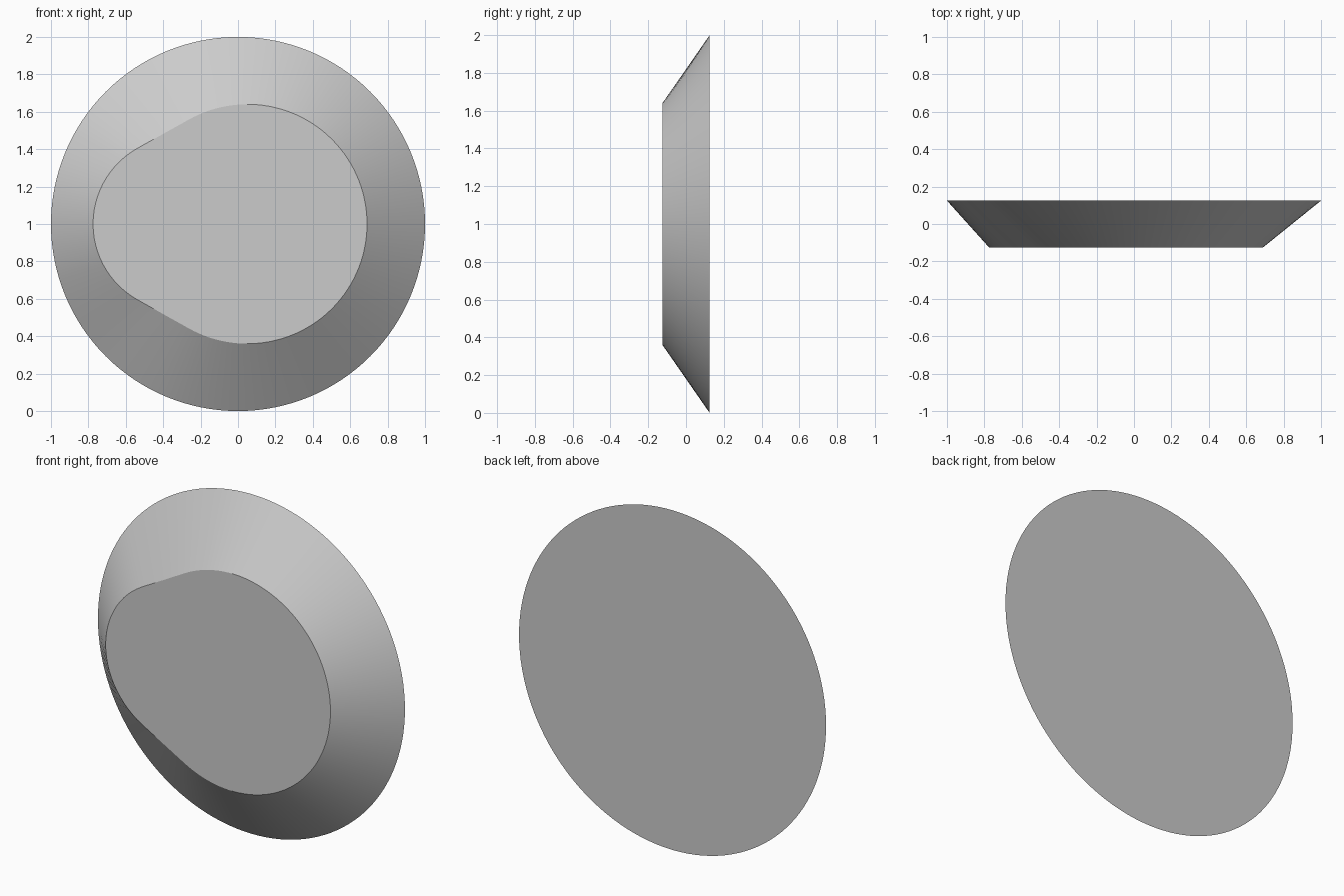
import bpy, bmesh, math
from mathutils import Vector

if "Cube" in bpy.data.objects:
    bpy.data.objects.remove(bpy.data.objects["Cube"])

SEGMENTS = 128
FRONT_Y, BACK_Y = -0.125, 0.125
# Rounded front outline: the hull of two circles (centre x, radius)
CIRCLES = ((-0.311, 0.464), (0.05, 0.64))


def circle_reach(cx, r, a):
    """Distance from the axis to a circle along angle a."""
    c = cx * math.cos(a)
    return c + math.sqrt(c * c - cx * cx + r * r)


def outline_reach(a):
    """Distance from the axis to the front outline along angle a."""
    (x0, r0), (x1, r1) = CIRCLES
    reach = max(circle_reach(x, r, a) for x, r in CIRCLES)
    # Straight sides touching both circles
    sin_t = (r1 - r0) / (x1 - x0)
    normal = Vector((-sin_t, math.sqrt(1 - sin_t ** 2)))
    start = Vector((x0, 0)) + normal * r0
    end = Vector((x1, 0)) + normal * r1
    d = Vector((math.cos(a), abs(math.sin(a))))
    facing = d.dot(normal)
    if facing > 0.01:
        dist = start.dot(normal) / facing
        if start.x <= d.x * dist <= end.x:
            reach = max(reach, dist)
    return reach


# Bevelled disc: round back, rounded front outline, sloping rim
bm = bmesh.new()
front, back = [], []
for i in range(SEGMENTS):
    a = 2 * math.pi * i / SEGMENTS
    r = outline_reach(a)
    front.append(bm.verts.new((r * math.cos(a), FRONT_Y, 1 + r * math.sin(a))))
    back.append(bm.verts.new((math.cos(a), BACK_Y, 1 + math.sin(a))))
bm.faces.new(front)
bm.faces.new(back[::-1])
for i in range(SEGMENTS):
    j = (i + 1) % SEGMENTS
    bm.faces.new((front[j], front[i], back[i], back[j]))
bmesh.ops.recalc_face_normals(bm, faces=bm.faces[:])

mesh = bpy.data.meshes.new("bevelled_disc")
bm.to_mesh(mesh)
bm.free()
disc = bpy.data.objects.new("bevelled_disc", mesh)
bpy.context.collection.objects.link(disc)

grey = bpy.data.materials.new("light grey")
grey.diffuse_color = (0.6, 0.6, 0.6, 1)
grey.use_nodes = True
grey.node_tree.nodes["Principled BSDF"].inputs["Base Color"].default_value = grey.diffuse_color
mesh.materials.append(grey)

# Smooth rim with crisp front and back edges
bpy.context.view_layer.objects.active = disc
disc.select_set(True)
bpy.ops.object.shade_smooth_by_angle(angle=math.radians(25))
